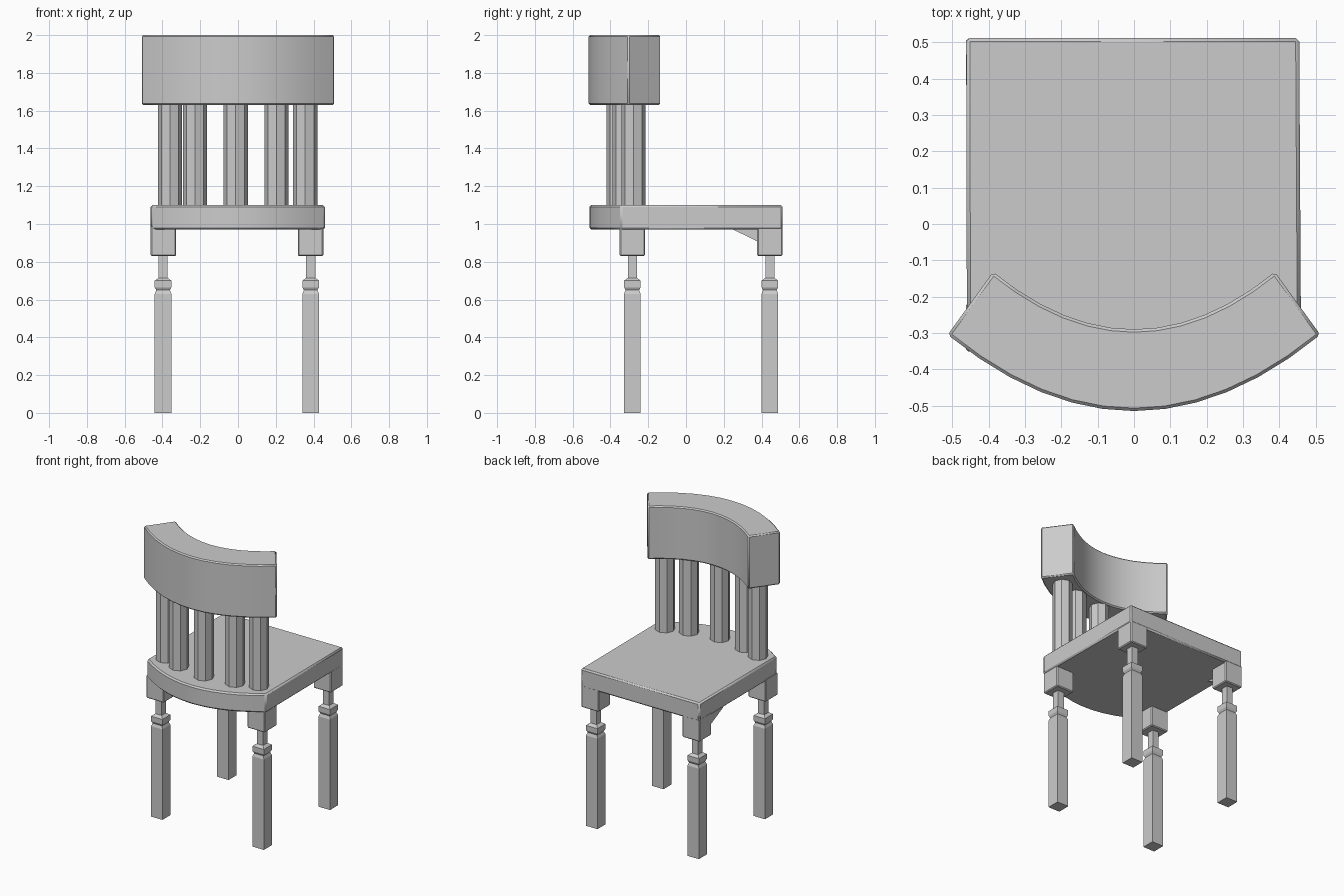
import bpy
import bmesh
from mathutils import Matrix, Vector

old = bpy.data.objects.get("Cube")
if old:
    bpy.data.objects.remove(old, do_unlink=True)

grey = bpy.data.materials.new("plain grey")
grey.use_nodes = True
colour = (0.6, 0.6, 0.6, 1)
grey.diffuse_color = colour
grey.node_tree.nodes["Principled BSDF"].inputs["Base Color"].default_value = colour


def finish(name, bm, bevel=0.0):
    bmesh.ops.recalc_face_normals(bm, faces=bm.faces)
    mesh = bpy.data.meshes.new(name)
    bm.to_mesh(mesh)
    bm.free()
    mesh.materials.append(grey)
    obj = bpy.data.objects.new(name, mesh)
    bpy.context.collection.objects.link(obj)
    if bevel:
        mod = obj.modifiers.new("soft edges", 'BEVEL')
        mod.width = bevel
        mod.segments = 1
        mod.angle_limit = 0.7
    return obj


def extrude(name, points, shift, bevel=0.0):
    """Solid made by pushing a flat outline along a vector."""
    bm = bmesh.new()
    face = bm.faces.new([bm.verts.new(p) for p in points])
    result = bmesh.ops.extrude_face_region(bm, geom=[face], use_keep_orig=True)
    verts = [g for g in result["geom"] if isinstance(g, bmesh.types.BMVert)]
    bmesh.ops.translate(bm, verts=verts, vec=shift)
    return finish(name, bm, bevel)


def box(name, centre, size, bevel=0.0):
    bm = bmesh.new()
    bmesh.ops.create_cube(bm, size=1, matrix=Matrix.Translation(centre)
                          @ Matrix.Diagonal((*size, 1)))
    return finish(name, bm, bevel)


def bow(half_width, y_mid, y_end, z, steps=12):
    """Shallow curve running from -x to +x."""
    ts = [2 * i / steps - 1 for i in range(steps + 1)]
    return [(t * half_width, y_mid + (y_end - y_mid) * t * t, z) for t in ts]


def square_turning(name, x, y, profile):
    """Stack of square sections given as (height, half width)."""
    bm = bmesh.new()
    rings = [[bm.verts.new((x + sx * w, y + sy * w, z))
              for sx, sy in ((-1, -1), (1, -1), (1, 1), (-1, 1))]
             for z, w in profile]
    for low, high in zip(rings, rings[1:]):
        for i in range(4):
            j = (i + 1) % 4
            bm.faces.new((low[i], low[j], high[j], high[i]))
    bm.faces.new(rings[0])
    bm.faces.new(rings[-1])
    return finish(name, bm)


# Seat with a bowed edge under the backrest
outline = bow(0.46, -0.512, -0.345, 0.97) + [(0.455, 0.512, 0.97), (-0.462, 0.512, 0.97)]
extrude("seat", outline, Vector((0, 0, 0.13)), 0.01)

# Legs with a narrow neck, hung from square corner blocks
leg_profile = [(0, 0.044), (0.63, 0.044), (0.65, 0.036), (0.665, 0.044),
               (0.7, 0.044), (0.715, 0.024), (0.84, 0.024)]
for side, x, block_x in (("right", -0.397, -0.395), ("left", 0.385, 0.384)):
    for end, y in (("rear", -0.284), ("front", 0.444)):
        square_turning(f"{side}_{end}_leg", x, y, leg_profile)
        box(f"{side}_{end}_block", (block_x, y, 0.91), (0.135, 0.134, 0.16), 0.006)

# Small brace at one corner block
extrude("corner_brace", [(-0.46, 0.24, 0.975), (-0.46, 0.385, 0.975),
                         (-0.46, 0.385, 0.905)], Vector((0.06, 0, 0)))

# Back spindles
for n, (x, y) in enumerate([(-0.36, -0.278), (-0.228, -0.325), (-0.012, -0.358),
                            (0.204, -0.325), (0.356, -0.278)]):
    bm = bmesh.new()
    bmesh.ops.create_cone(bm, cap_ends=True, segments=8, radius1=0.064,
                          radius2=0.064, depth=0.58,
                          matrix=Matrix.Translation((x, y, 1.365)))
    finish(f"spindle_{n + 1}", bm)

# Curved top rail
rail = bow(0.513, -0.515, -0.305, 1.63) + bow(0.388, -0.29, -0.132, 1.63)[::-1]
rail_obj = extrude("top_rail", rail, Vector((0, 0, 0.37)), 0.008)

# Soft shading along the bowed surfaces
for name in ("seat", "top_rail"):
    obj = bpy.data.objects[name]
    bpy.ops.object.select_all(action='DESELECT')
    obj.select_set(True)
    bpy.context.view_layer.objects.active = obj
    bpy.ops.object.shade_smooth_by_angle(angle=0.5)
